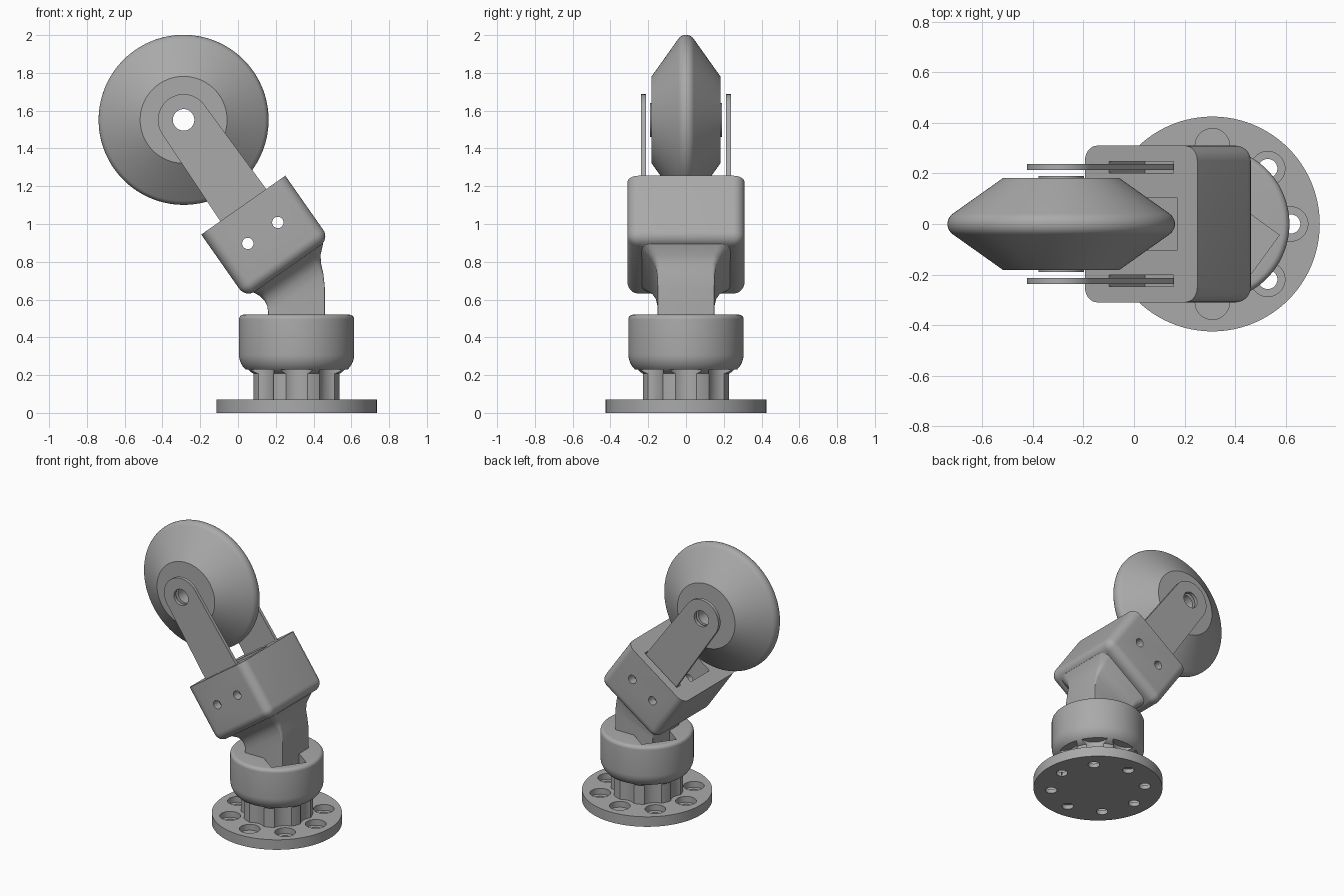
import bpy, bmesh
from math import sin, cos, tau, radians, pi
from mathutils import Matrix, Vector

if "Cube" in bpy.data.objects:
    bpy.data.objects.remove(bpy.data.objects["Cube"])

gray = bpy.data.materials.new("matte gray")
gray.use_nodes = True
COLOR = (0.4, 0.4, 0.4, 1)
gray.diffuse_color = COLOR
gray.node_tree.nodes["Principled BSDF"].inputs["Base Color"].default_value = COLOR

BASE_X = 0.31
# Tilted head frame: origin at the middle of the box top, z along the arm
HEAD = Matrix.Translation((0.028, 0, 1.10)) @ Matrix.Rotation(radians(-35), 4, 'Y')
HUB = 0.551          # wheel axle height above the box top
BORE = 0.057


def add(name, bm, matrix=Matrix()):
    bmesh.ops.recalc_face_normals(bm, faces=bm.faces)
    bm.transform(matrix)
    mesh = bpy.data.meshes.new(name)
    bm.to_mesh(mesh)
    bm.free()
    mesh.materials.append(gray)
    ob = bpy.data.objects.new(name, mesh)
    bpy.context.collection.objects.link(ob)
    return ob


def select(ob):
    bpy.ops.object.select_all(action='DESELECT')
    ob.select_set(True)
    bpy.context.view_layer.objects.active = ob


def combine(ob, tools, operation='DIFFERENCE'):
    select(ob)
    for tool in tools:
        mod = ob.modifiers.new("join", 'BOOLEAN')
        mod.operation, mod.solver, mod.object = operation, 'EXACT', tool
        bpy.ops.object.modifier_apply(modifier=mod.name)
        bpy.data.objects.remove(tool)


def smooth(ob):
    select(ob)
    bpy.ops.object.shade_smooth_by_angle(angle=radians(32))


def lathe(profile, closed=False, steps=96):
    bm = bmesh.new()
    vs = [bm.verts.new((r, 0, z)) for r, z in profile]
    ends = vs[1:] + vs[:1] if closed else vs[1:]
    es = [bm.edges.new(p) for p in zip(vs, ends)]
    bmesh.ops.spin(bm, geom=vs + es, cent=(0, 0, 0), axis=(0, 0, 1),
                   angle=tau, steps=steps, use_duplicate=False)
    bmesh.ops.remove_doubles(bm, verts=bm.verts, dist=1e-5)
    return bm


def arc(cx, cz, r, start, end, n=10):
    angles = [radians(start + (end - start) * i / n) for i in range(n + 1)]
    return [(cx + r * cos(a), cz + r * sin(a)) for a in angles]


def rod(x, y, z0, z1, r):
    bm = lathe([(0, z0), (r, z0), (r, z1), (0, z1)], steps=40)
    return add("cutter", bm, Matrix.Translation((x, y, 0)))


def cross_rod(x, z, r):
    bm = lathe([(0, -0.5), (r, -0.5), (r, 0.5), (0, 0.5)], steps=40)
    return add("cutter", bm, HEAD @ Matrix.Translation((x, 0, z)) @ Matrix.Rotation(pi / 2, 4, 'X'))


def block(size, center, bevel=0):
    bm = bmesh.new()
    bmesh.ops.create_cube(bm, size=1)
    bm.transform(Matrix.Translation(center) @ Matrix.Diagonal((*size, 1)))
    if bevel:  # round everything except the top rim
        top = max(v.co.z for v in bm.verts)
        edges = [e for e in bm.edges if min(v.co.z for v in e.verts) < top - 0.01]
        bmesh.ops.bevel(bm, geom=edges, offset=bevel, segments=8, profile=0.5, affect='EDGES')
    return bm


def pin_rods():
    return [cross_rod(x, -0.18, 0.03) for x in (-0.097, 0.097)]


def bolt_spots():
    return [(BASE_X + 0.31 * cos(i * tau / 8), 0.31 * sin(i * tau / 8)) for i in range(8)]


# Mounting flange with eight counterbored bolt holes
flange = add("base_flange", lathe([(0, 0), (0.425, 0), (0.425, 0.072), (0, 0.072)]),
             Matrix.Translation((BASE_X, 0, 0)))
for x, y in bolt_spots():
    combine(flange, [rod(x, y, 0.03, 0.2, 0.068), rod(x, y, -0.1, 0.1, 0.038)])
smooth(flange)

# Fluted column and rounded collar
profile = [(0, 0.05), (0.235, 0.05)] + arc(0.195, 0.31, 0.11, -68.7, 0)
profile += arc(0.28, 0.495, 0.025, 0, 90, 6) + [(0, 0.52)]
collar = add("column_and_collar", lathe(profile), Matrix.Translation((BASE_X, 0, 0)))
combine(collar, [rod(x, y, 0, 0.23, 0.1) for x, y in bolt_spots()])
slot = block((0.48, 0.24, 0.2), (0, 0, 0.53))
combine(collar, [add("cutter", slot, Matrix.Translation((BASE_X, 0, 0)) @ Matrix.Rotation(radians(-36), 4, 'Z'))])
smooth(collar)


# Bent neck: left x, z, right x, z, half depth, corner radius of each section
def section(lx, lz, rx, rz, hy, cr):
    left, right = Vector((lx, 0, lz)), Vector((rx, 0, rz))
    mid, axis = (left + right) / 2, (right - left).normalized()
    hx = (right - left).length / 2
    pts = []
    for k, (sx, sy) in enumerate([(1, 1), (-1, 1), (-1, -1), (1, -1)]):
        for a, b in arc(sx * (hx - cr), sy * (hy - cr), cr, 90 * k, 90 * k + 90, 5):
            pts.append(mid + axis * a + Vector((0, b, 0)))
    return pts


SECTIONS = [
    (0.16, 0.30, 0.46, 0.30, 0.15, 0.004),
    (0.16, 0.53, 0.46, 0.66, 0.15, 0.004),
    (0.155, 0.565, 0.452, 0.735, 0.152, 0.012),
    (0.14, 0.595, 0.44, 0.79, 0.162, 0.025),
    (0.115, 0.62, 0.437, 0.835, 0.185, 0.04),
    (0.08, 0.638, 0.45, 0.895, 0.235, 0.06),
    (0.10, 0.72, 0.42, 0.94, 0.2, 0.06),
]
bm = bmesh.new()
rings = [[bm.verts.new(p) for p in section(*s)] for s in SECTIONS]
for a, b in zip(rings, rings[1:]):
    for i in range(len(a)):
        j = (i + 1) % len(a)
        bm.faces.new((a[i], a[j], b[j], b[i]))
bm.faces.new(rings[0])
bm.faces.new(rings[-1])
neck = add("neck", bm)

# Tilted box head with fork slots, wheel recess and pin holes
head = add("fork_box", block((0.543, 0.62, 0.41), (0, 0, -0.205), 0.06), HEAD)
combine(head, [neck], 'UNION')
combine(head, [add("cutter", block((0.346, 0.21, 0.5), (0, 0, 0)), HEAD)])
combine(head, [add("cutter", block((0.312, 0.045, 0.5), (0, s * 0.225, 0)), HEAD) for s in (-1, 1)])
combine(head, pin_rods())
smooth(head)

# Tapered fork plates
for side, name in ((1, "back_fork_plate"), (-1, "front_fork_plate")):
    bm = bmesh.new()
    outline = arc(0, HUB, 0.136, -3, 183, 32) + [(-0.154, -0.24), (0.154, -0.24)]
    face = bm.faces.new([bm.verts.new((x, side * 0.225 - 0.012, z)) for x, z in outline])
    new = bmesh.ops.extrude_face_region(bm, geom=[face])["geom"]
    bmesh.ops.translate(bm, vec=(0, 0.024, 0), verts=[g for g in new if isinstance(g, bmesh.types.BMVert)])
    plate = add(name, bm, HEAD)
    combine(plate, pin_rods() + [cross_rod(0, HUB, BORE)])
    smooth(plate)

# Double-cone wheel with rounded rim, raised hub and open bore
half = [(BORE, -0.19), (0.09, -0.19), (0.09, -0.182), (0.23, -0.182)]
profile = half + arc(0.40, 0, 0.05, -55, 55, 12) + [(r, -z) for r, z in reversed(half)]
wheel = add("wheel", lathe(profile, closed=True, steps=128),
            HEAD @ Matrix.Translation((0, 0, HUB)) @ Matrix.Rotation(pi / 2, 4, 'X'))
smooth(wheel)
